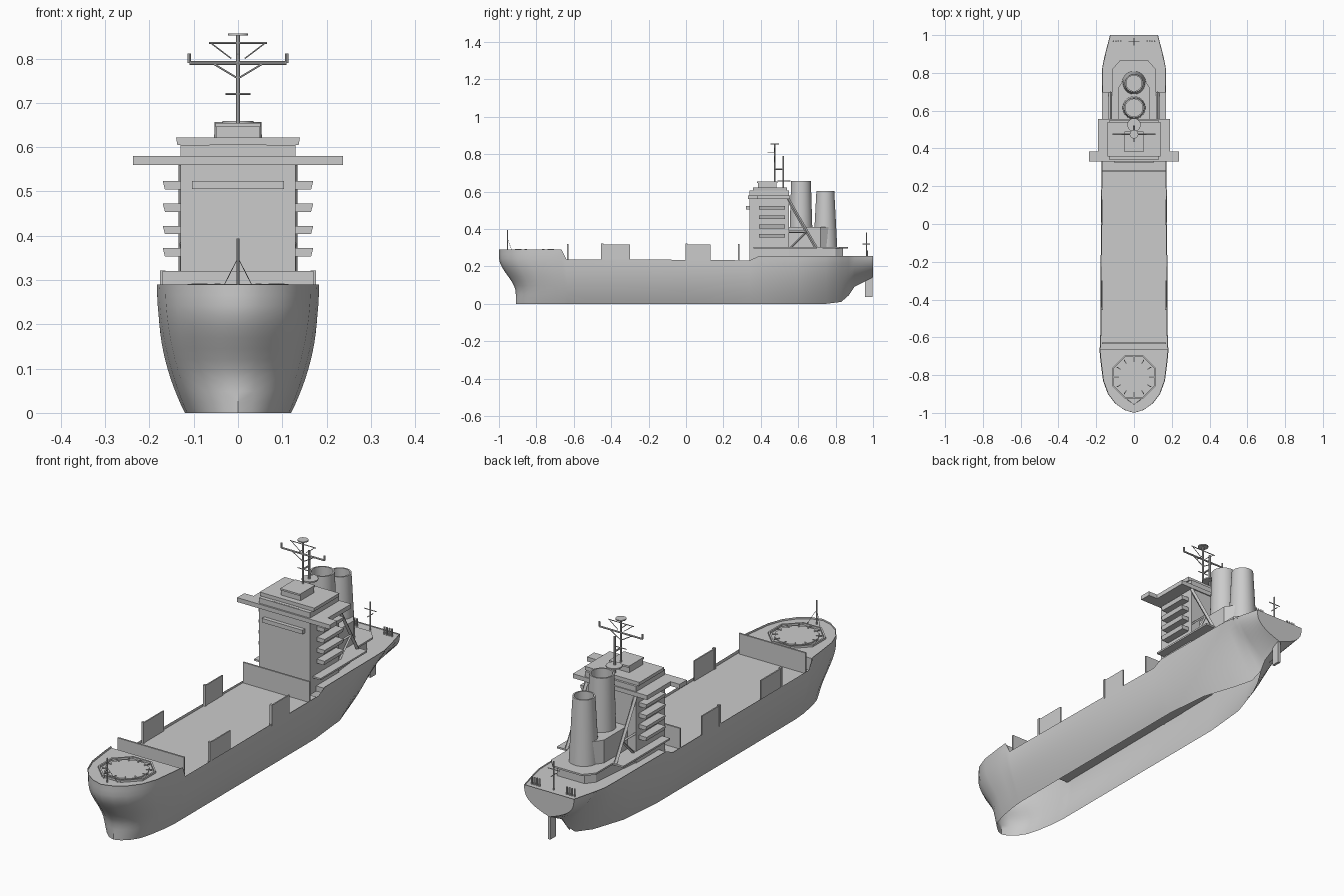
import bpy
import bmesh
from math import pi, cos, sin, radians
from mathutils import Vector

default_cube = bpy.data.objects.get("Cube")
if default_cube:
    bpy.data.objects.remove(default_cube, do_unlink=True)

grey = bpy.data.materials.new("plain_grey")
grey.use_nodes = True
tone = (0.6, 0.6, 0.6, 1)
grey.diffuse_color = tone
grey.node_tree.nodes["Principled BSDF"].inputs["Base Color"].default_value = tone


def finish(name, bm, smooth=False):
    """Turn a bmesh into a named, coloured object."""
    bmesh.ops.remove_doubles(bm, verts=bm.verts, dist=0.0002)
    bmesh.ops.recalc_face_normals(bm, faces=bm.faces)
    mesh = bpy.data.meshes.new(name)
    bm.to_mesh(mesh)
    bm.free()
    mesh.materials.append(grey)
    obj = bpy.data.objects.new(name, mesh)
    bpy.context.collection.objects.link(obj)
    if smooth:
        bpy.ops.object.select_all(action="DESELECT")
        obj.select_set(True)
        bpy.context.view_layer.objects.active = obj
        bpy.ops.object.shade_smooth_by_angle(angle=radians(35))
    return obj


def slab(name, half_outline, bottom, top, flare=1):
    """Extrude an outline, given for +x and mirrored, between two heights."""
    outline = half_outline + [(-x, y) for x, y in reversed(half_outline)]
    bm = bmesh.new()
    low = [bm.verts.new((x, y, bottom)) for x, y in outline]
    high = [bm.verts.new((x * flare, y, top)) for x, y in outline]
    bm.faces.new(low)
    bm.faces.new(high)
    for i in range(len(low)):
        bm.faces.new((low[i - 1], low[i], high[i], high[i - 1]))
    return finish(name, bm)


def block(name, half, front, back, bottom, top, flare=1):
    return slab(name, [(half, front), (half, back)], bottom, top, flare)


def rod(name, start, end, radius, sides=8):
    a, b = Vector(start), Vector(end)
    axis = b - a
    turn = axis.to_track_quat("Z", "Y").to_matrix().to_4x4()
    turn.translation = (a + b) / 2
    bm = bmesh.new()
    bmesh.ops.create_cone(bm, cap_ends=True, segments=sides, radius1=radius,
                          radius2=radius, depth=axis.length, matrix=turn)
    return finish(name, bm, True)


def lathe(name, y, profile, sides=32, smooth=True):
    """Spin a (radius, height) profile about an upright axis on the centreline."""
    bm = bmesh.new()
    rings = []
    for radius, z in profile:
        angles = [2 * pi * (i + 0.5) / sides for i in range(sides)]
        rings.append([bm.verts.new((radius * cos(a), y + radius * sin(a), z)) for a in angles])
    for lower, upper in zip(rings, rings[1:]):
        for i in range(sides):
            bm.faces.new((lower[i - 1], lower[i], upper[i], upper[i - 1]))
    return finish(name, bm, smooth)


# Hull stations: y, keel height, rail height, half width at keel and rail, fullness
stations = [
    (-1, 0, .29, 0, 0, 2), (-.985, 0, .29, .03, .05, 2), (-.95, 0, .29, .06, .1, 2),
    (-.9, 0, .29, .085, .138, 2), (-.83, 0, .29, .1, .164, 2), (-.72, 0, .29, .115, .178, 2),
    (-.665, 0, .29, .118, .183, 2), (-.64, 0, .238, .12, .179, 2), (0, 0, .235, .12, .175, 2),
    (.34, 0, .232, .12, .172, 2), (.39, 0, .255, .12, .172, 2), (.6, 0, .255, .1, .17, 1.8),
    (.75, 0, .255, .05, .17, 1.4), (.83, .01, .255, .015, .168, 1.1), (.87, .045, .255, 0, .16, 1.1),
    (.9, .09, .255, 0, .153, 1.6), (1, .14, .255, 0, .127, 3)]


def hull_point(station, t):
    y, keel, rail, narrow, wide, fullness = station
    s = min(max((t - 0.2) / 0.65, 0), 1)
    rake = 0.09 * (1 - s * s * (3 - 2 * s)) * max(0, 1 - (y + 1) / 0.4)
    width = narrow + (wide - narrow) * (1 - (1 - t) ** fullness)
    return width, y + rake, keel + (rail - keel) * t


# Hull shell, open underneath
bm = bmesh.new()
levels = [i / 12 for i in range(13)]
transom = []
for side in (1, -1):
    grid = []
    for station in stations:
        points = [hull_point(station, t) for t in levels]
        grid.append([bm.verts.new((side * x, y, z)) for x, y, z in points])
    for fore, aft in zip(grid, grid[1:]):
        for i in range(len(levels) - 1):
            bm.faces.new((fore[i], aft[i], aft[i + 1], fore[i + 1]))
    transom.append(grid[-1])
bm.faces.new(list(reversed(transom[0])) + transom[1][1:])
finish("hull", bm, True)


# Decks following the rail line, with bulkheads at their steps
def deck(name, first, last, z):
    bm = bmesh.new()
    rows = [(s[4] * 0.985, s[0]) for s in stations if first <= s[0] <= last]
    pairs = [(bm.verts.new((-w, y, z)), bm.verts.new((w, y, z))) for w, y in rows]
    for (a, b), (c, d) in zip(pairs, pairs[1:]):
        corners = (a, b, d, c)
        if (a.co - b.co).length < 0.001:
            corners = (a, d, c)
        bm.faces.new(corners)
    finish(name, bm)


deck("forecastle_deck", -1, -.66, .282)
deck("main_deck", -.67, .36, .225)
deck("poop_deck", .38, 1, .25)
block("forecastle_bulkhead", .176, -.67, -.665, .225, .282)
block("poop_bulkhead", .168, .385, .39, .225, .25)
block("rudder", .006, .958, .998, .035, .18)

# Transverse breakwater walls and side screens on the main deck
for name, y in (("forward_wall", -.632), ("aft_wall", .282)):
    block(name, .17, y - .004, y + .004, .225, .32)
for front, back in ((-.45, -.3), (0, .13)):
    for side in (1, -1):
        panel = block("side_screen", .003, front, back, .225, .318)
        post = block("screen_post", .006, front - .004, front + .008, .225, .322)
        panel.location.x = post.location.x = side * .17

# Octagonal foredeck platform
lathe("platform_rim", -.81, [(.124, .28), (.124, .291), (.116, .291), (.116, .28)], 8, False)
lathe("platform_plate", -.81, [(.095, .28), (.095, .288), (0, .288)], 12, False)
for i in range(12):
    a = 2 * pi * i / 12
    inner, outer = [(r * cos(a), -.81 + r * sin(a), .289) for r in (.08, .105)]
    rod("platform_strut", inner, outer, .003, 6)

# Bow mast with stays
rod("bow_mast", (0, -.955, .28), (0, -.955, .394), .003)
for side in (1, -1):
    rod("bow_stay", (0, -.955, .35), (side * .035, -.93, .282), .001, 5)

# Accommodation tower with side balconies
block("tower", .13, .34, .55, .225, .605)
for level in range(4):
    z = .353 + level * .0505
    block("balcony", .165, .39, .53, z, z + .019, 1.03)
block("front_balcony", .104, .322, .345, .505, .524)
slab("bridge_deck", [(.237, .332), (.237, .385), (.19, .385), (.19, .555)], .56, .58)
block("bridge_window_bay", .05, .343, .4, .58, .606, 1.3)
block("wheelhouse_roof", .137, .358, .54, .605, .622, 1.02)
block("roof_house", .05, .385, .485, .62, .646)
block("roof_cap", .051, .38, .49, .646, .654)

# Boat deck, funnel casing and the raking struts beside it
slab("boat_deck", [(.17, .36), (.17, .7), (.115, .7), (.115, .82), (.075, .865)], .296, .304)
slab("deckhouse", [(.13, .5), (.1, .8), (.07, .84)], .25, .296)
slab("funnel_casing", [(.085, .54), (.085, .72), (.05, .77)], .3, .41)
for side in (1, -1):
    rod("raking_strut", (side * .125, .545, .56), (side * .125, .695, .3), .009, 4)
    rod("cross_strut", (side * .125, .56, .3), (side * .125, .645, .385), .006, 4)
    rod("level_strut", (side * .125, .55, .385), (side * .125, .645, .385), .006, 4)


# Hollow tapered funnels
def funnel(name, y, base, top, bottom, height):
    lip = top - .007
    lathe(name, y, [(base, bottom), (top, height), (lip, height), (lip, height - .1), (0, height - .1)])


funnel("forward_funnel", .615, .064, .053, .3, .657)
funnel("aft_funnel", .745, .064, .048, .3, .603)

# Main mast: two poles, yards, braces and scanner discs
rod("lower_pole", (0, .52, .62), (0, .52, .79), .005)
rod("upper_pole", (0, .475, .65), (0, .475, .855), .004)
rod("pole_link", (0, .475, .72), (0, .52, .72), .004)
rod("main_yard", (-.11, .475, .79), (.11, .475, .79), .004)
rod("upper_yard", (-.066, .475, .835), (.066, .475, .835), .002)
rod("lower_yard", (-.028, .475, .72), (.028, .475, .72), .002)
rod("forward_arm", (0, .435, .81), (0, .475, .81), .002)
rod("top_disc", (0, .475, .852), (0, .475, .857), .023, 16)
rod("scanner_disc", (0, .525, .653), (0, .525, .659), .035, 20)
for side in (1, -1):
    rod("yard_lamp", (side * .11, .475, .79), (side * .11, .475, .812), .004)
    rod("yard_brace", (0, .475, .755), (side * .055, .475, .788), .002, 6)
    rod("upper_brace", (side * .015, .475, .8), (side * .06, .475, .834), .0015, 6)

# Stern mast and mooring bollards
rod("stern_mast", (0, .965, .25), (0, .965, .382), .003)
rod("stern_yard", (-.03, .965, .345), (.03, .965, .345), .002)
rod("stern_arm", (0, .945, .32), (0, .985, .32), .002)
for side in (1, -1):
    for i in range(4):
        x = side * (.07 + i * .013)
        rod("bollard", (x, .968, .25), (x, .968, .285), .004)
